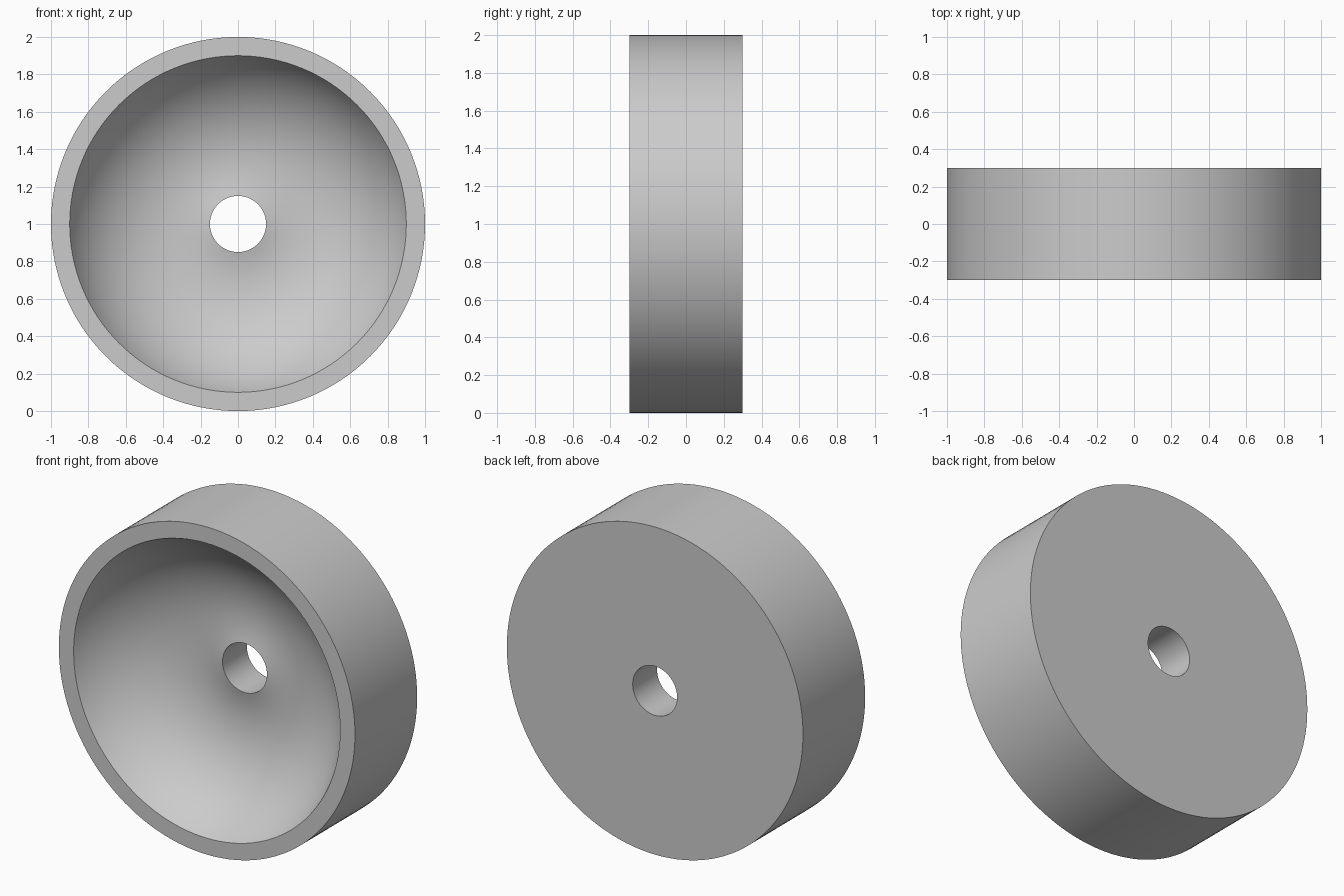
import bpy, bmesh, math
from mathutils import Vector

cube = bpy.data.objects.get("Cube")
if cube:
    bpy.data.objects.remove(cube, do_unlink=True)

# Overall sizes
OUTER, RIM, HOLE, HALF = 1.0, 0.9, 0.15, 0.3
SEGMENTS, ARC_STEPS = 128, 28

# Dished front: circular arc whose deepest ring lies outside the hole
ARC_R, ARC_CENTRE, RIM_TILT = 0.662, 0.3, math.radians(65)
arc_y = -HALF - ARC_R * math.cos(RIM_TILT)
hole_tilt = math.asin((HOLE - ARC_CENTRE) / ARC_R)

# Half section as (radius, y)
profile = [(HOLE, HALF), (OUTER, HALF), (OUTER, -HALF), (RIM, -HALF)]
for i in range(1, ARC_STEPS + 1):
    a = RIM_TILT + (hole_tilt - RIM_TILT) * i / ARC_STEPS
    profile.append((ARC_CENTRE + ARC_R * math.sin(a), arc_y + ARC_R * math.cos(a)))

# Turn the closed section about the y axis
bm = bmesh.new()
verts = [bm.verts.new((r, y, 1)) for r, y in profile]
edges = [bm.edges.new((v, verts[(i + 1) % len(verts)])) for i, v in enumerate(verts)]
bmesh.ops.spin(bm, geom=verts + edges, cent=Vector((0, 0, 1)), axis=Vector((0, 1, 0)),
               angle=math.tau, steps=SEGMENTS, use_merge=True)
bmesh.ops.remove_doubles(bm, verts=bm.verts, dist=0.0001)
bmesh.ops.recalc_face_normals(bm, faces=bm.faces)
mesh = bpy.data.meshes.new("dished_wheel")
bm.to_mesh(mesh)
bm.free()
wheel = bpy.data.objects.new("dished_wheel", mesh)
bpy.context.collection.objects.link(wheel)

# Plain grey
grey = bpy.data.materials.new("light_grey")
grey.use_nodes = True
colour = (0.6, 0.6, 0.6, 1)
grey.diffuse_color = colour
grey.node_tree.nodes["Principled BSDF"].inputs["Base Color"].default_value = colour
mesh.materials.append(grey)

# Smooth shading with crisp rims
bpy.ops.object.select_all(action="DESELECT")
wheel.select_set(True)
bpy.context.view_layer.objects.active = wheel
bpy.ops.object.shade_smooth_by_angle(angle=math.radians(30))
